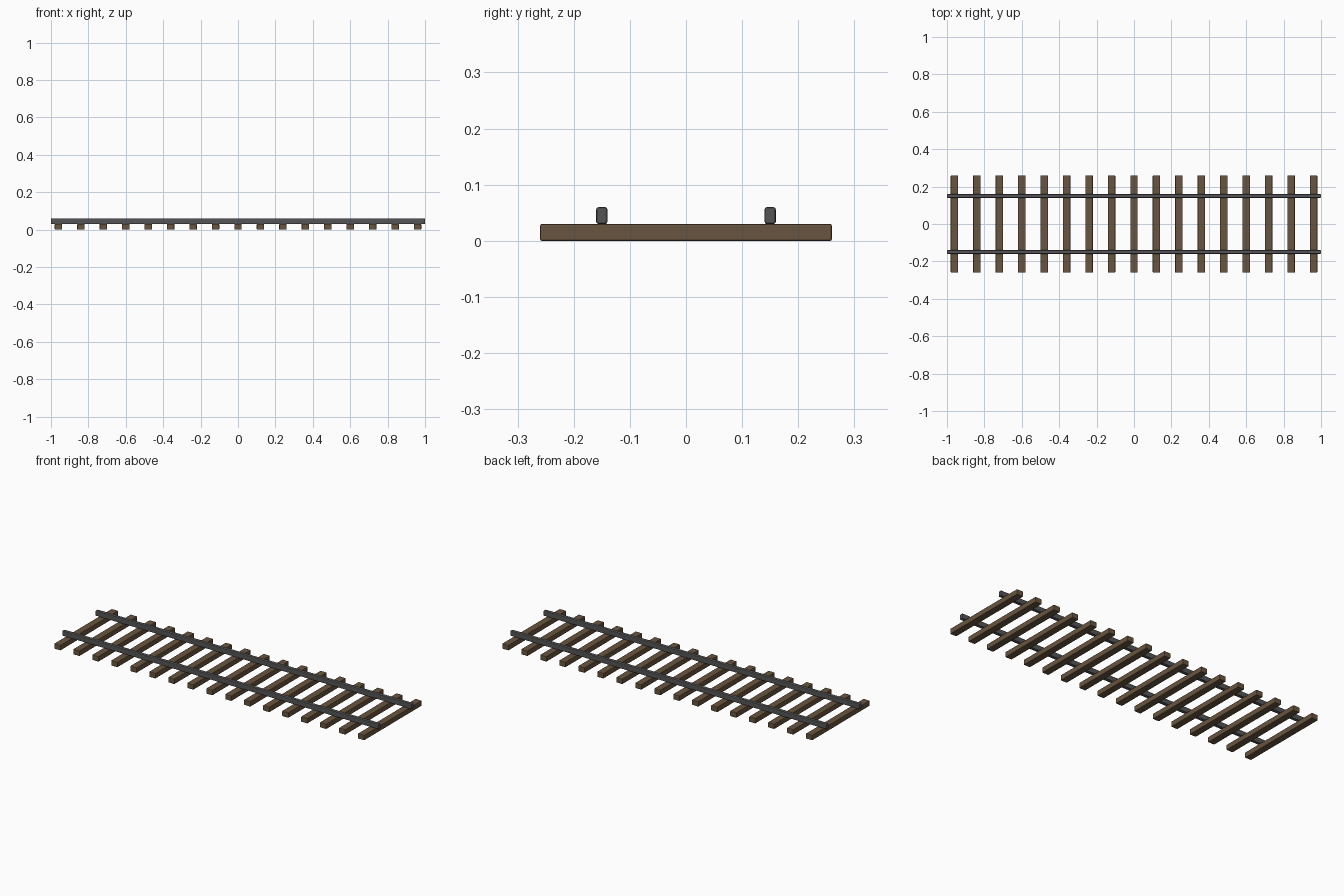
import bpy

if "Cube" in bpy.data.objects:
    bpy.data.objects.remove(bpy.data.objects["Cube"])


def material(name, color):
    m = bpy.data.materials.new(name)
    m.diffuse_color = color
    m.use_nodes = True
    m.node_tree.nodes["Principled BSDF"].inputs["Base Color"].default_value = m.diffuse_color
    return m


def bevelled_box(name, loc, size, bevel, mat):
    bpy.ops.mesh.primitive_cube_add(size=1, location=loc)
    ob = bpy.context.object
    ob.name = name
    ob.scale = size
    bpy.ops.object.transform_apply(location=False, rotation=False, scale=True)
    mod = ob.modifiers.new("edge_bevel", 'BEVEL')
    mod.width = bevel
    mod.segments = 2
    ob.data.materials.append(mat)
    return ob


wood = material("dark_wood", (0.14, 0.09, 0.05, 1))
steel = material("dark_steel", (0.09, 0.09, 0.095, 1))

# Cross ties, evenly spaced along the track
for i in range(17):
    bevelled_box(f"sleeper_{i + 1}", (-0.96 + 0.12 * i, 0, 0.015),
                 (0.04, 0.52, 0.03), 0.003, wood)

# Two rails resting on the ties
for side, y in (("front", -0.15), ("back", 0.15)):
    bevelled_box(f"{side}_rail", (0, y, 0.045), (2.0, 0.02, 0.03), 0.004, steel)
